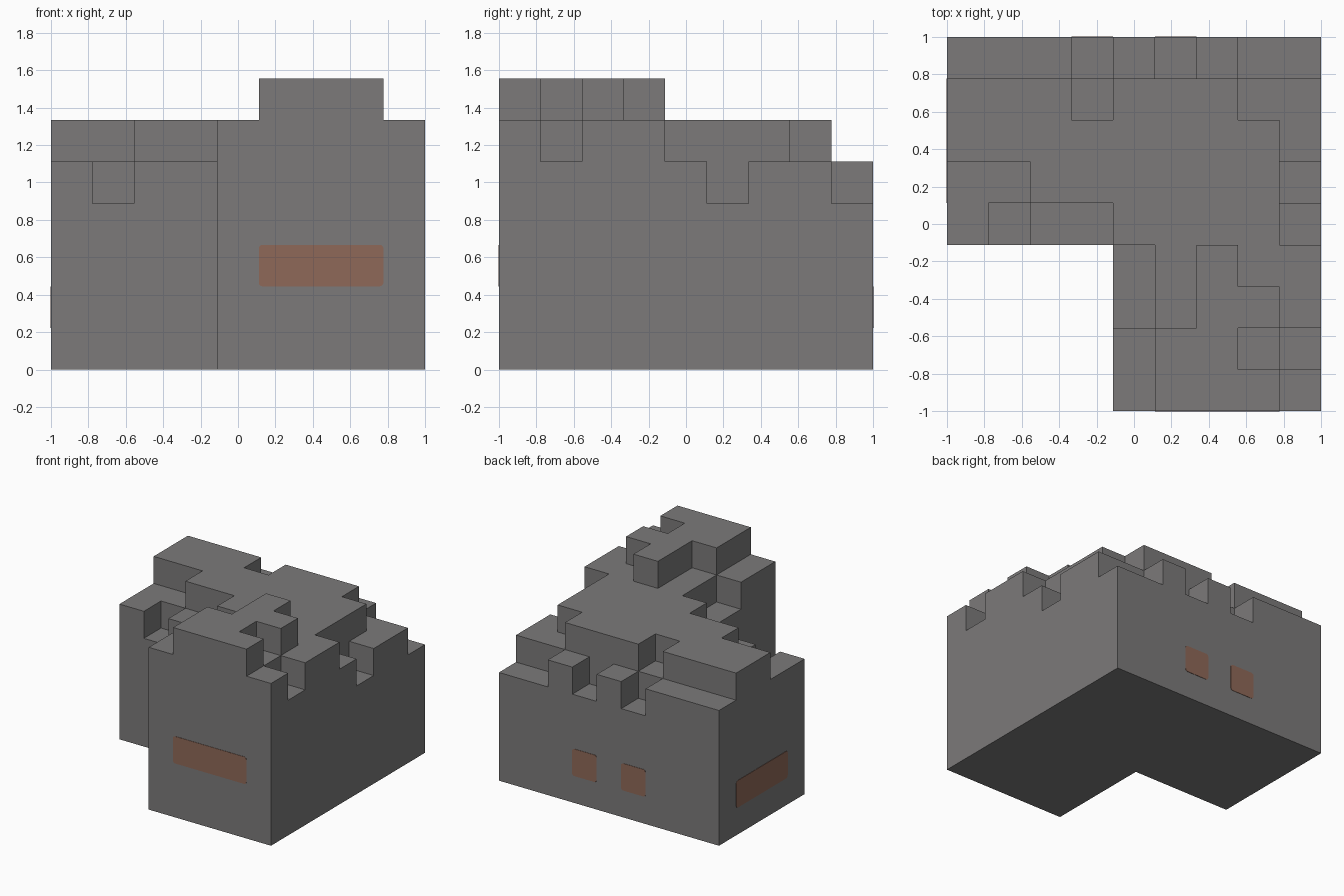
import bpy, bmesh, math
from mathutils import Vector, Matrix

if "Cube" in bpy.data.objects:
    bpy.data.objects.remove(bpy.data.objects["Cube"], do_unlink=True)

N = 9
UNIT = 2 / N          # edge length of one block

# Wall heights in blocks, first row at the back, last row at the front
HEIGHTS = [
    "555454544",
    "666566655",
    "666666665",
    "556666664",
    "545566665",
    "....56766",
    "....56776",
    "....67765",
    "....67776",
]


def make_material(name, rgb):
    mat = bpy.data.materials.new(name)
    mat.use_nodes = True
    color = (*rgb, 1.0)
    mat.diffuse_color = color
    shader = next(n for n in mat.node_tree.nodes if n.type == "BSDF_PRINCIPLED")
    shader.inputs["Base Color"].default_value = color
    shader.inputs["Roughness"].default_value = 0.9
    return mat


def make_object(name, bm, mat):
    mesh = bpy.data.meshes.new(name)
    bm.to_mesh(mesh)
    bm.free()
    mesh.materials.append(mat)
    obj = bpy.data.objects.new(name, mesh)
    bpy.context.collection.objects.link(obj)
    return obj


def height(i, j):
    if 0 <= i < N and 0 <= j < N:
        cell = HEIGHTS[N - 1 - j][i]
        return 0 if cell == "." else int(cell)
    return 0


def solid(c):
    return 0 <= c.z < height(int(c.x), int(c.y))


def to_world(p):
    return Vector((p.x * UNIT - 1, p.y * UNIT - 1, p.z * UNIT))


def build_walls(mat):
    """Stacked blocks: keep only outer faces, then merge flat regions."""
    bm = bmesh.new()
    axes = [Vector(a) for a in Matrix.Identity(3)]
    half = Vector((0.5, 0.5, 0.5))
    for i in range(N):
        for j in range(N):
            for k in range(height(i, j)):
                cell = Vector((i, j, k))
                for a in range(3):
                    for sign in (-1, 1):
                        normal = axes[a] * sign
                        if solid(cell + normal):
                            continue
                        u = axes[(a + 1) % 3] / 2
                        v = axes[(a + 2) % 3] / 2 * sign
                        mid = cell + half + normal / 2
                        ring = (mid - u - v, mid + u - v, mid + u + v, mid - u + v)
                        bm.faces.new([bm.verts.new(to_world(p)) for p in ring])
    bmesh.ops.remove_doubles(bm, verts=bm.verts, dist=0.001)
    bmesh.ops.dissolve_limit(bm, angle_limit=math.radians(1),
                             verts=bm.verts, edges=bm.edges)
    return make_object("ruined_walls", bm, mat)


def build_window(name, center, right, width, mat, radius=0.02, depth=0.003):
    """Thin rounded plate on a wall; right is the wall's direction to the right."""
    right, up = Vector(right), Vector((0, 0, 1))
    out = right.cross(up)
    w, h = width * UNIT / 2 - radius, UNIT / 2 - radius
    mid = to_world(Vector(center)) + out * depth
    bm = bmesh.new()
    ring = []
    for corner, (sx, sz) in enumerate([(1, 1), (-1, 1), (-1, -1), (1, -1)]):
        for step in range(4):
            t = math.pi / 2 * (corner + step / 3)
            ring.append(bm.verts.new(mid + right * (sx * w + radius * math.cos(t))
                                     + up * (sz * h + radius * math.sin(t))))
    face = bm.faces.new(ring)
    extruded = bmesh.ops.extrude_face_region(bm, geom=[face], use_keep_orig=True)
    back = [g for g in extruded["geom"] if isinstance(g, bmesh.types.BMVert)]
    bmesh.ops.translate(bm, verts=back, vec=-out * depth)
    bmesh.ops.recalc_face_normals(bm, faces=bm.faces)
    return make_object(name, bm, mat)


stone = make_material("grey_stone", (0.2, 0.195, 0.195))
brown = make_material("rusty_brown", (0.275, 0.141, 0.098))

build_walls(stone)

# Wide windows on the front and on the short side wall
build_window("front_window", (6.5, 0, 2.5), (1, 0, 0), 3, brown)
build_window("side_window", (0, 6.5, 1.5), (0, -1, 0), 3, brown)

# Pair of small windows on the back
for label, x in (("left", 5.5), ("right", 3.5)):
    build_window("back_window_" + label, (x, N, 1.5), (-1, 0, 0), 1, brown)
